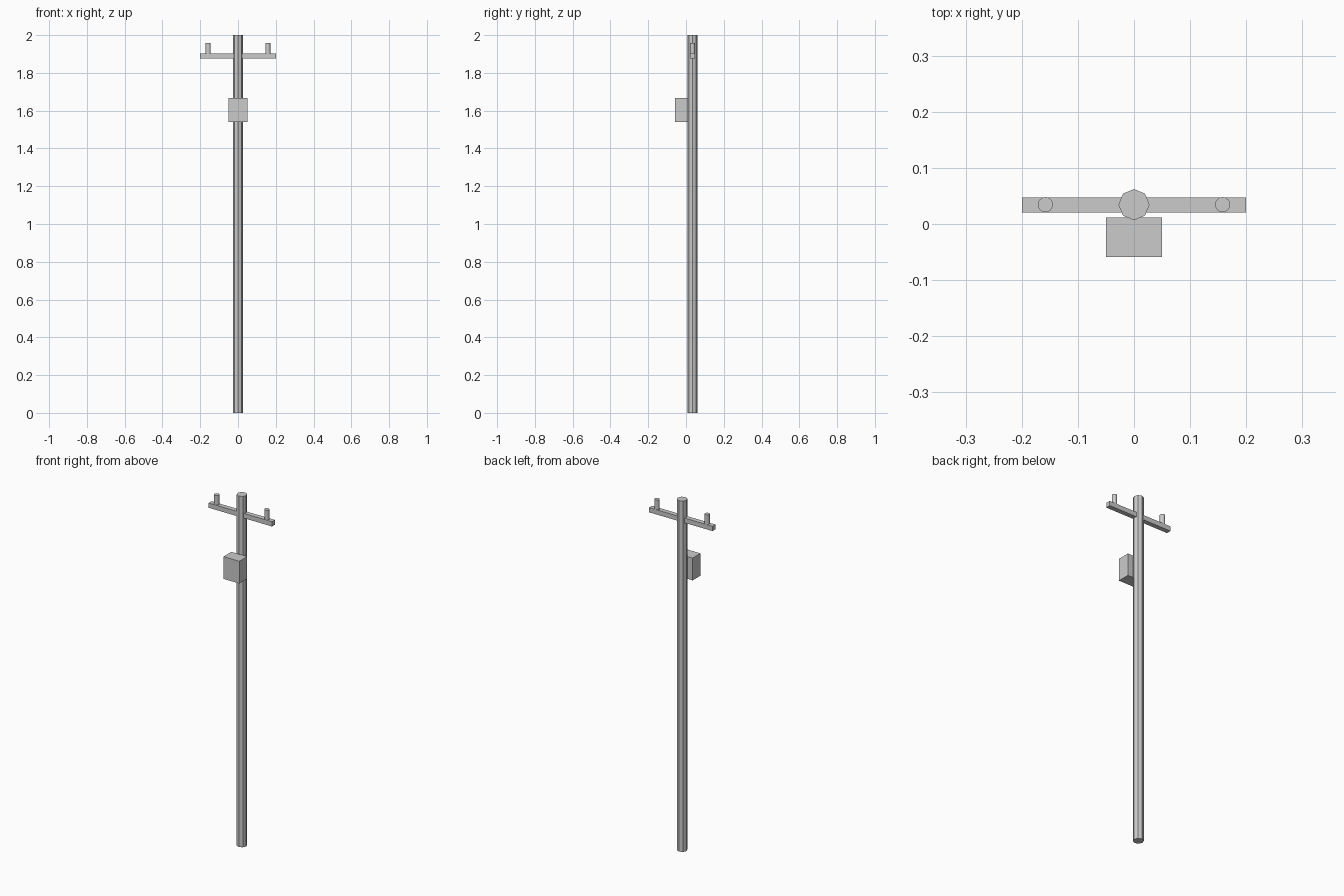
import bpy

if "Cube" in bpy.data.objects:
    bpy.data.objects.remove(bpy.data.objects["Cube"])

Y = 0.0345  # pole axis sits slightly behind the origin


def box(name, x, y, z):
    """Box from (min, max) ranges on each axis."""
    r = (x, y, z)
    bpy.ops.mesh.primitive_cube_add(size=1, location=[(a + b) / 2 for a, b in r])
    o = bpy.context.object
    o.name = name
    o.scale = [b - a for a, b in r]
    bpy.ops.object.transform_apply(location=False, rotation=False, scale=True)
    return o


def post(name, x, radius, z0, z1, sides):
    """Upright prism on the pole's y line."""
    bpy.ops.mesh.primitive_cylinder_add(vertices=sides, radius=radius, depth=z1 - z0,
                                        location=(x, Y, (z0 + z1) / 2))
    o = bpy.context.object
    o.name = name
    return o


# Octagonal pole
post("pole", 0, 0.0277, 0, 2, 8)

# Crossarm through the pole
box("crossarm", (-0.2, 0.2), (0.0205, 0.0475), (1.875, 1.902))

# Insulator pegs on the crossarm
for side, x in (("left", -0.158), ("right", 0.158)):
    peg = post("insulator_" + side, x, 0.0135, 1.902, 1.957, 16)
    bpy.ops.object.shade_smooth_by_angle()

# Transformer box on the front
box("transformer_box", (-0.05, 0.05), (-0.059, 0.0115), (1.54, 1.667))
